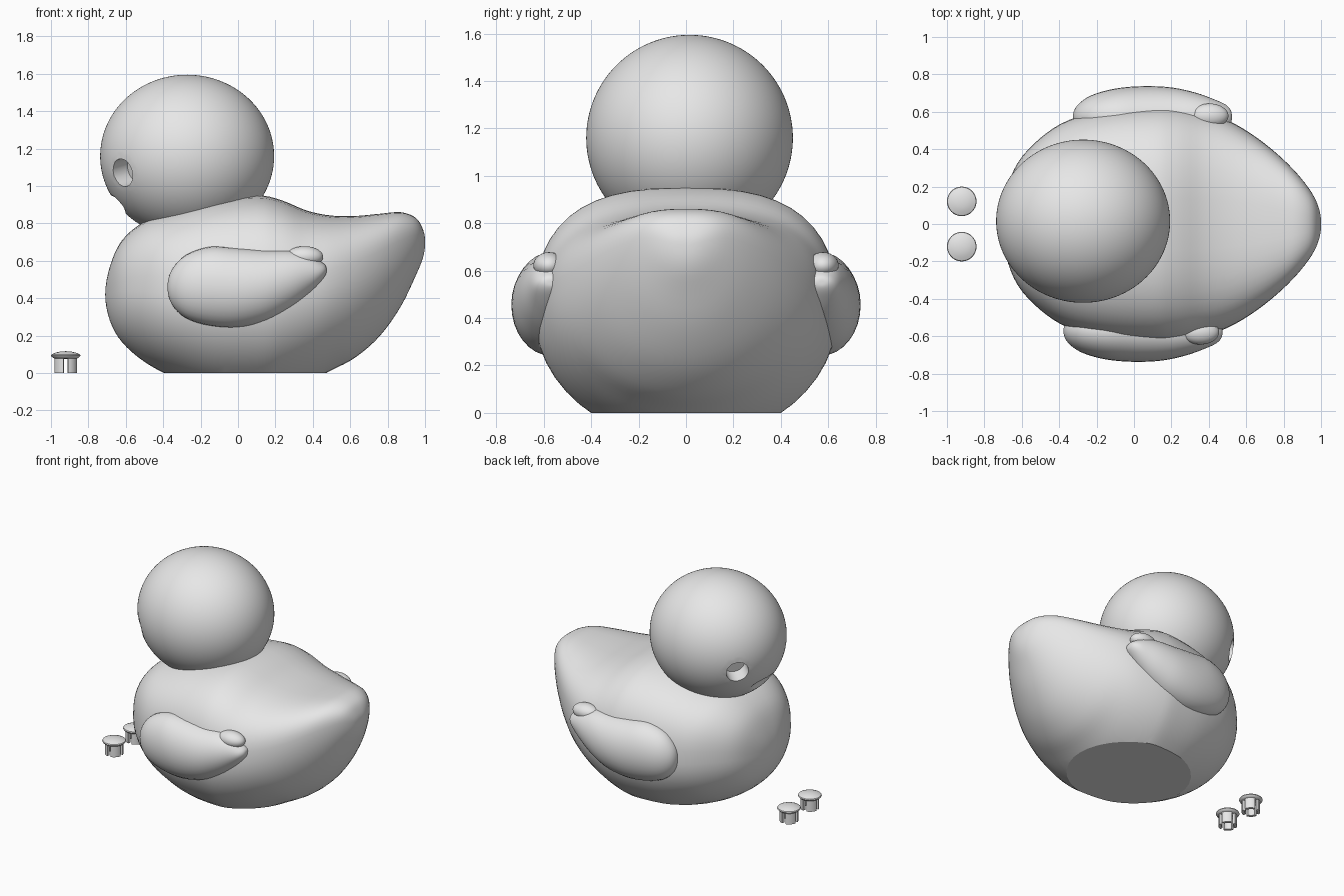
import bpy, bmesh, math
from mathutils import Vector

cube = bpy.data.objects.get("Cube")
if cube:
    bpy.data.objects.remove(cube)

GREY = bpy.data.materials.new("plain_grey")
GREY.use_nodes = True
GREY.diffuse_color = (0.8, 0.8, 0.8, 1)
GREY.node_tree.nodes["Principled BSDF"].inputs["Base Color"].default_value = (0.8, 0.8, 0.8, 1)


def finish(bm, name, angle=35):
    bmesh.ops.recalc_face_normals(bm, faces=bm.faces[:])
    me = bpy.data.meshes.new(name)
    bm.to_mesh(me)
    bm.free()
    me.materials.append(GREY)
    ob = bpy.data.objects.new(name, me)
    bpy.context.collection.objects.link(ob)
    bpy.ops.object.select_all(action='DESELECT')
    ob.select_set(True)
    bpy.context.view_layer.objects.active = ob
    bpy.ops.object.shade_smooth_by_angle(angle=math.radians(angle))


def ellipsoid(centre, radii, detail):
    bm = bmesh.new()
    bmesh.ops.create_icosphere(bm, subdivisions=detail, radius=1)
    for v in bm.verts:
        v.co = Vector(centre) + Vector([a * b for a, b in zip(v.co, radii)])
    return bm


def spline(keys, steps):
    """Smooth rows through (x, bottom, top, half width); both ends are rounded."""
    flip = lambda k: (k[0], k[2], k[1], -k[3])
    pts = [Vector(k) for k in [flip(keys[1])] + keys + [flip(keys[-2])]]
    rows = []
    for a, b, c, d in zip(pts, pts[1:], pts[2:], pts[3:]):
        for i in range(steps):
            t = i / steps
            rows.append(b + (c - a) * (t / 2) + (2 * a - 5 * b + 4 * c - d) * (t * t / 2)
                        + (3 * b - a - 3 * c + d) * (t ** 3 / 2))
    return rows[1:]


def loft(keys, y=0, steps=4, n=48, power=2.0, raise_mid=lambda x: 0):
    bm = bmesh.new()
    rings = []
    for x, zb, zt, w in spline(keys, steps):
        mid = zb + (zt - zb) * (0.5 + raise_mid(x))
        ring = []
        for i in range(n):
            c, s = math.cos(math.tau * i / n), math.sin(math.tau * i / n)
            p = 2 / power if s > 0 else 1
            h = (zt - mid) if s > 0 else (mid - zb)
            ring.append(bm.verts.new((x, y + w * math.copysign(abs(c) ** p, c),
                                      mid + h * math.copysign(abs(s) ** p, s))))
        rings.append(ring)
    for r, q in zip(rings, rings[1:]):
        for i in range(n):
            bm.faces.new((r[i], r[(i + 1) % n], q[(i + 1) % n], q[i]))
    for key, ring in ((keys[0], rings[0]), (keys[-1], rings[-1])):
        tip = bm.verts.new((key[0], y, key[1]))
        for i in range(n):
            bm.faces.new((ring[i], ring[(i + 1) % n], tip))
    return bm


# Body: chest at -x, upturned tail at +x, sliced flat underneath
body_keys = [
    (-.71, .42, .42, 0), (-.685, .28, .57, .17), (-.62, .165, .71, .33),
    (-.5, .06, .81, .46), (-.35, -.02, .865, .555), (-.13, -.1, .925, .615),
    (.1, -.12, .95, .637), (.23, -.1, .925, .632), (.37, -.05, .868, .6),
    (.5, .015, .842, .555), (.63, .085, .84, .48), (.76, .2, .852, .38),
    (.87, .355, .86, .272), (.95, .52, .83, .168), (.99, .62, .765, .08), (1, .7, .7, 0)]
bm = loft(body_keys, power=2.7, raise_mid=lambda x: .12 * min(1, max(0, (x - .2) / .6)))
cutting = bmesh.ops.bisect_plane(bm, geom=bm.verts[:] + bm.edges[:] + bm.faces[:],
                                 plane_co=(0, 0, 0), plane_no=(0, 0, -1), clear_outer=True)
rim = [g for g in cutting["geom_cut"] if isinstance(g, bmesh.types.BMEdge)]
bmesh.ops.contextual_create(bm, geom=rim)
finish(bm, "body", 20)

# Head with a beak slot pressed in at the front
head_c = Vector((-.272, .015, 1.16))
head_r = Vector((.465, .436, .435))
bm = ellipsoid(head_c, head_r, 6)
slot_c, slot_r = Vector((-.7, .015, .868)), Vector((.1, .25, .083))
for v in bm.verts:
    gap = 1 - ((v.co.y - slot_c.y) / slot_r.y) ** 2 - ((v.co.z - slot_c.z) / slot_r.z) ** 2
    if gap > 0 and v.co.x < slot_c.x + slot_r.x:
        v.co.x = max(v.co.x, slot_c.x + slot_r.x * math.sqrt(gap))

# Eye sockets: open a round patch and sink its rim into the head
SOCKET = .076
for side in (-1, 1):
    spot = Vector((-.62, head_c.y + side * .272, 1.07))
    normal = Vector([o / (r * r) for o, r in zip(spot - head_c, head_r)]).normalized()

    def from_axis(co):
        off = co - spot
        return off - normal * off.dot(normal)

    patch = [v for v in bm.verts if (v.co - spot).length < .2 and from_axis(v.co).length < SOCKET]
    bmesh.ops.delete(bm, geom=patch, context='VERTS')
    rim = [e for e in bm.edges if e.is_boundary]
    for v in {v for e in rim for v in e.verts}:
        radial = from_axis(v.co)
        v.co += radial.normalized() * SOCKET - radial
    sunk = bmesh.ops.extrude_edge_only(bm, edges=rim)["geom"]
    floor_verts = [g for g in sunk if isinstance(g, bmesh.types.BMVert)]
    for v in floor_verts:
        v.co -= normal * (.11 + (v.co - spot).dot(normal))
    bmesh.ops.contextual_create(bm, geom=[e for e in bm.edges if e.is_boundary])
finish(bm, "head")

# Wings, each with a second feather lobe at the tip
wing_keys = [
    (-.377, .46, .46, 0), (-.355, .37, .55, .06), (-.28, .295, .63, .115),
    (-.15, .253, .675, .152), (0, .243, .668, .165), (.15, .275, .658, .158),
    (.28, .345, .655, .13), (.38, .425, .635, .094), (.44, .487, .598, .066),
    (.468, .525, .575, .035), (.473, .55, .55, 0)]
for side, name, shift in ((-1, "right", 0), (1, "left", .05)):
    keys = [(k[0] + shift,) + k[1:] for k in wing_keys]
    finish(loft(keys, y=side * .572, n=32), name + "_wing", 60)
    finish(ellipsoid((.355 + shift, side * .578, .622), (.1, .066, .056), 4),
           name + "_wing_feather", 60)

# Loose eye plugs: domed cap on four curved legs
cap_profile = [(0, .117), (.03, .115), (.055, .109), (.076, .1), (.079, .093),
               (.074, .086), (.062, .078), (0, .075)]
leg_profile = [(.042, 0), (.062, 0), (.062, .085), (.042, .085)]
slot_angle = math.radians(24)
for side, name in ((-1, "right"), (1, "left")):
    bm = bmesh.new()
    verts = [bm.verts.new((r, 0, z)) for r, z in cap_profile]
    edges = [bm.edges.new(pair) for pair in zip(verts, verts[1:])]
    bmesh.ops.spin(bm, geom=verts + edges, cent=(0, 0, 0), axis=(0, 0, 1),
                   angle=math.tau, steps=32, use_duplicate=False)
    bmesh.ops.remove_doubles(bm, verts=bm.verts[:], dist=.0005)
    for quarter in range(4):
        a = quarter * math.pi / 2 + slot_angle / 2
        verts = [bm.verts.new((r * math.cos(a), r * math.sin(a), z)) for r, z in leg_profile]
        start = bm.faces.new(verts)
        end = bm.faces.new([bm.verts.new(v.co) for v in verts])
        bmesh.ops.spin(bm, geom=[end] + end.edges[:] + end.verts[:], cent=(0, 0, 0),
                       axis=(0, 0, 1), angle=math.pi / 2 - slot_angle, steps=8)
        bmesh.ops.remove_doubles(bm, verts=bm.verts[:], dist=.0005)
    bmesh.ops.translate(bm, verts=bm.verts[:], vec=(-.921, side * .121, 0))
    finish(bm, name + "_eye_plug")
